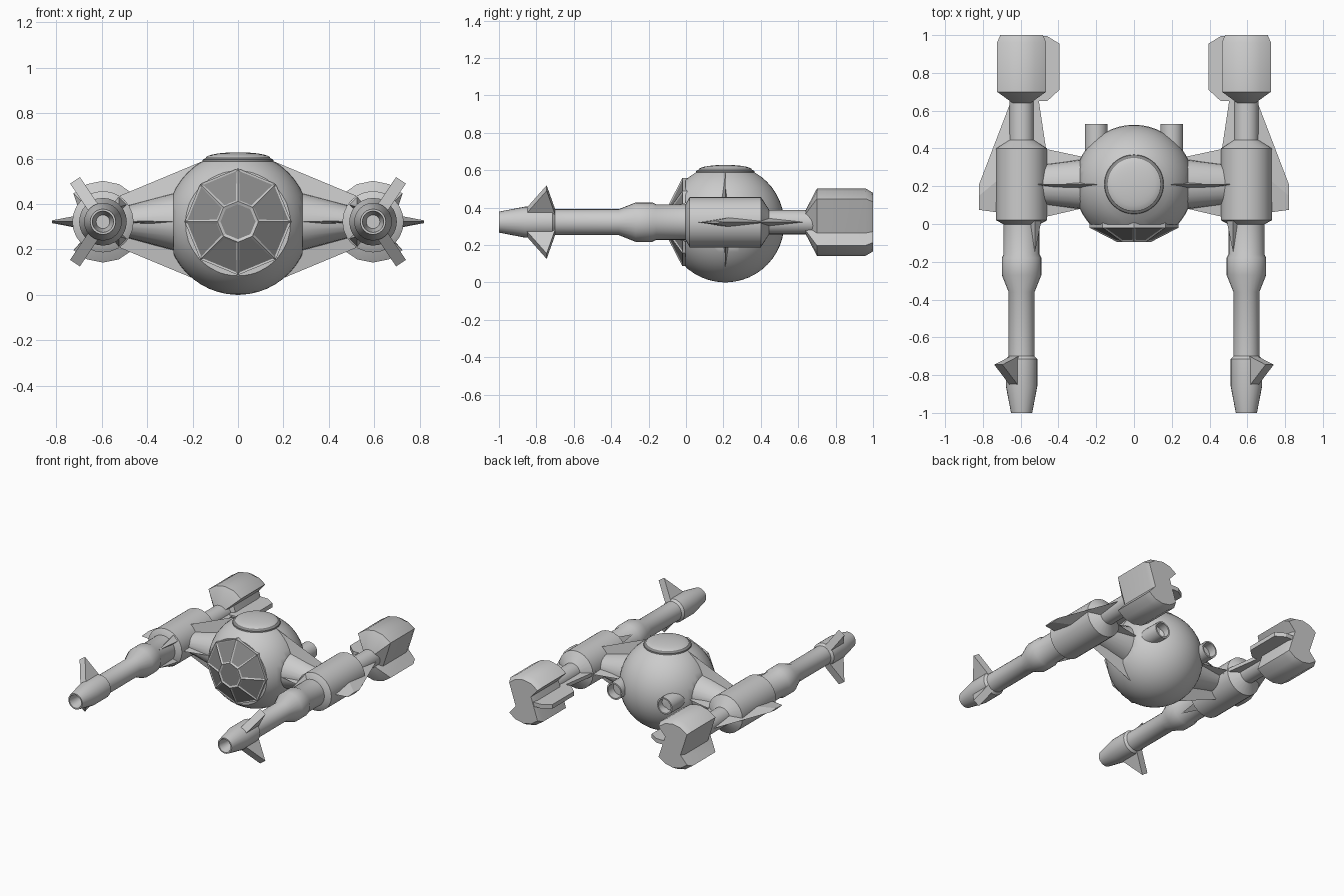
import bpy, bmesh
from math import sin, cos, pi, radians
from mathutils import Vector, Matrix

cube = bpy.data.objects.get("Cube")
if cube:
    bpy.data.objects.remove(cube, do_unlink=True)


def material(name, value):
    m = bpy.data.materials.new(name)
    m.use_nodes = True
    colour = (value, value, value, 1)
    m.diffuse_color = colour
    m.node_tree.nodes["Principled BSDF"].inputs["Base Color"].default_value = colour
    return m


HULL = material("hull grey", 0.6)
DARK = material("dark glass grey", 0.25)
PX, CY, CZ = 0.595, 0.21, 0.322      # pod axis x, ball centre y, axis height


def finish(name, bm, mirror=False, smooth=True):
    bmesh.ops.recalc_face_normals(bm, faces=bm.faces)
    mesh = bpy.data.meshes.new(name)
    bm.to_mesh(mesh)
    bm.free()
    mesh.materials.append(HULL)
    mesh.materials.append(DARK)
    ob = bpy.data.objects.new(name, mesh)
    bpy.context.collection.objects.link(ob)
    if smooth:
        bpy.ops.object.select_all(action='DESELECT')
        ob.select_set(True)
        bpy.context.view_layer.objects.active = ob
        bpy.ops.object.shade_smooth_by_angle(angle=radians(30))
    if mirror:
        ob.modifiers.new("Mirror", 'MIRROR').use_mirror_merge = False
    return ob


def loft(rings, closed=False):
    """Skin a list of equal-length rings; cap the ends unless closed."""
    bm = bmesh.new()
    rows = [[bm.verts.new(p) for p in ring] for ring in rings]
    pairs = list(zip(rows, rows[1:])) + ([(rows[-1], rows[0])] if closed else [])
    for a, b in pairs:
        for i in range(len(a)):
            j = (i + 1) % len(a)
            bm.faces.new((a[i], a[j], b[j], b[i]))
    if not closed:
        bm.faces.new(rows[0])
        bm.faces.new(rows[-1])
    return bm


def ring_y(x, y, z, r, n=24):
    return [(x + r * cos(2 * pi * i / n), y, z + r * sin(2 * pi * i / n)) for i in range(n)]


def lathe_y(profile, x, n=24, closed=False):
    return loft([ring_y(x, y, CZ, r, n) for y, r in profile], closed)


def rhombus(x, y0, y1, ymid, dz):
    """Diamond section across x, from y0 to y1 and dz above and below the axis."""
    return [(x, y0, CZ), (x, ymid, CZ + dz), (x, y1, CZ), (x, ymid, CZ - dz)]


def plate(points, thick):
    return loft([[(x, y, CZ + s * thick / 2) for x, y in points] for s in (-1, 1)])


# Ball cabin with a grooved roof hatch, trimmed flat at the sides and front
R, BZ = 0.315, 0.315
seam = 2.62
angles = [0.03 + (seam - 0.03) * i / 20 for i in range(21)]
profile = [(R * sin(t), BZ - R * cos(t)) for t in angles]
rim_r, rim_z = profile[-1]
profile += [(rim_r - 0.002, rim_z + 0.008), (rim_r - 0.014, rim_z + 0.014)]
for i in range(1, 8):
    t = pi / 2 * i / 7.2
    profile.append(((rim_r - 0.014) * cos(t), rim_z + 0.014 + 0.026 * sin(t)))
N = 48
bm = loft([[(r * cos(2 * pi * i / N), CY + r * sin(2 * pi * i / N), z) for i in range(N)]
           for r, z in profile])
for f in bm.faces:
    c = f.calc_center_median()
    r = (c.xy - Vector((0, CY))).length
    if c.z > rim_z and rim_r - 0.016 < r < rim_r:
        f.material_index = 1
for point, normal in (((0.285, 0, 0), (1, 0, 0)), ((-0.285, 0, 0), (-1, 0, 0)),
                      ((0, -0.003, 0), (0, -1, 0))):
    cut = bmesh.ops.bisect_plane(bm, geom=bm.verts[:] + bm.edges[:] + bm.faces[:],
                                 plane_co=point, plane_no=normal, clear_outer=True)
    edges = [e for e in cut["geom_cut"] if isinstance(e, bmesh.types.BMEdge)]
    bmesh.ops.edgeloop_fill(bm, edges=edges)
finish("cabin_ball", bm)

# Eight-sided faceted windscreen with inset panes
bm = lathe_y([(0.02, 0.235), (-0.02, 0.235), (-0.095, 0.09)], 0, 8)
bm.normal_update()
bmesh.ops.recalc_face_normals(bm, faces=bm.faces)
panes = [f for f in bm.faces if f.calc_center_median().y < -0.04]
bmesh.ops.inset_individual(bm, faces=panes, thickness=0.013, depth=-0.005)
for f in panes:
    f.material_index = 1
finish("windscreen", bm, smooth=False)

# Hollow exhaust tubes at the back of the ball
tube = [(0.38, 0.06), (0.53, 0.06), (0.53, 0.05), (0.38, 0.05)]
finish("exhaust_tube", lathe_y(tube, 0.2, closed=True), mirror=True)
finish("exhaust_plug", lathe_y([(0.38, 0.052), (0.47, 0.052)], 0.2), mirror=True)

# Struts between ball and pods, with their fins
strut = [[(x, CY + ry * cos(2 * pi * i / 24), CZ + rz * sin(2 * pi * i / 24)) for i in range(24)]
         for x, ry, rz in ((0.2, 0.14, 0.14), (0.29, 0.13, 0.125), (0.52, 0.1, 0.062))]
finish("strut", loft(strut), mirror=True)
finish("strut_upright_fin", loft([rhombus(0.1, CY - 0.06, CY + 0.06, CY, 0.29),
                                  rhombus(0.52, CY - 0.003, CY + 0.003, CY, 0.115)]),
       mirror=True, smooth=False)
finish("strut_flat_fin", loft([rhombus(0.2, 0.1, 0.34, CY, 0.025),
                               rhombus(0.48, 0.035, 0.4, CY, 0.012)]),
       mirror=True, smooth=False)

# Pod: cannon barrel with hollow muzzle, collar, main body and rear pipe
barrel = [(-0.9, 0.03), (-1, 0.047), (-1, 0.056), (-0.86, 0.083), (-0.715, 0.083),
          (-0.7, 0.069), (-0.36, 0.069), (-0.27, 0.105), (-0.18, 0.105), (-0.16, 0.095),
          (0.03, 0.095)]
finish("cannon_barrel", lathe_y(barrel, PX), mirror=True)
body = [(-0.005, 0.09), (0.02, 0.135), (0.4, 0.135), (0.445, 0.065), (0.68, 0.065)]
finish("pod_body", lathe_y(body, PX), mirror=True)

# Thruster block: rounded top and bottom, pinched sides
half = [(0.18 * cos(radians(a)), 0.18 * sin(radians(a))) for a in range(44, 137, 23)]
half = [(0.13, 0.125)] + half[1:-1] + [(-0.13, 0.125), (-0.07, 0.058)]
section = half + [(-u, -v) for u, v in half]
block = [[(PX + u * s, y, CZ + v * s) for u, v in section]
         for y, s in ((0.64, 0.36), (0.7, 1), (0.96, 1), (1.0, 0.87))]
finish("thruster_block", loft(block), mirror=True)

# Flat plates on the inner side of the thruster and pipe
finish("thruster_inner_plate", plate([(0.55, 0.65), (0.46, 0.65), (0.395, 0.71), (0.395, 0.955),
                                      (0.46, 0.995), (0.55, 0.995)], 0.03),
       mirror=True, smooth=False)
finish("pipe_inner_plate", plate([(0.57, 0.34), (0.46, 0.36), (0.505, 0.66), (0.57, 0.66)], 0.025),
       mirror=True, smooth=False)

# Long outer fin along the pod
finish("pod_outer_fin", loft([rhombus(0.64, 0.05, 0.68, 0.3, 0.04),
                              rhombus(0.82, 0.075, 0.21, 0.15, 0.006)]),
       mirror=True, smooth=False)

# Spikes in front of the body, on the inner upper and lower sides
for side, label in ((1, "upper"), (-1, "lower")):
    hub = Vector((PX - 0.07, 0.02, CZ + side * 0.075))
    base = [hub + Vector(d) for d in ((0.035, 0, 0), (0, 0, 0.035), (-0.035, 0, 0), (0, 0, -0.035))]
    tip = [hub + Vector((0, -0.165, -side * 0.01)) + (p - hub) * 0.05 for p in base]
    finish(label + "_spike", loft([base, tip]), mirror=True, smooth=False)

# Triangular muzzle fins, angled up and down on the outer side
for side, label in ((1, "upper"), (-1, "lower")):
    turn = Matrix.Rotation(-side * radians(56), 3, 'Y')
    fin = [[turn @ Vector((r, y, t)) + Vector((PX, 0, CZ))
            for r, y in ((0.05, -0.87), (0.22, -0.745), (0.05, -0.695))] for t in (-0.026, 0.026)]
    finish(label + "_muzzle_fin", loft(fin), mirror=True, smooth=False)
